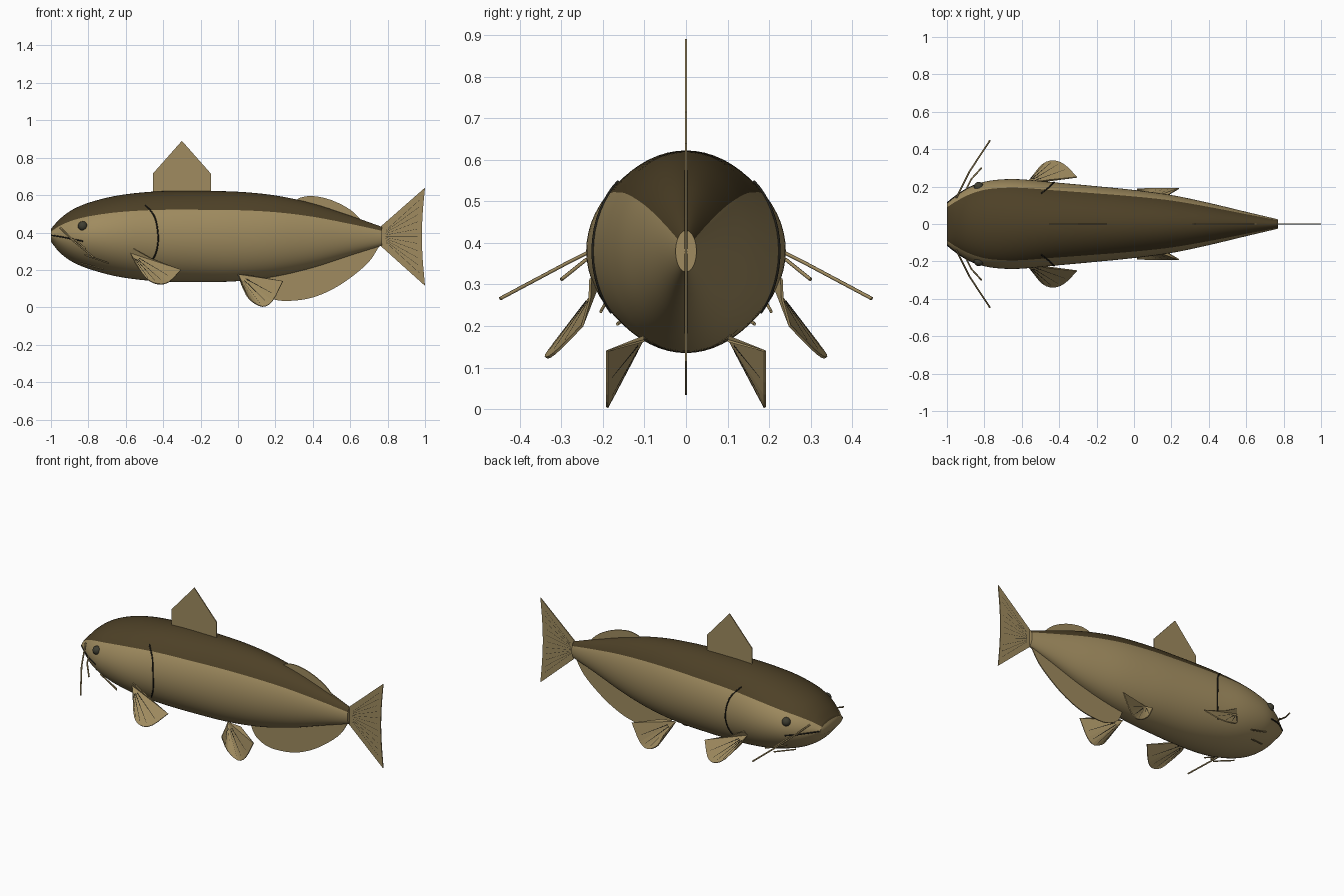
import bpy, bmesh, math
from mathutils import Vector

cube = bpy.data.objects.get("Cube")
if cube:
    bpy.data.objects.remove(cube, do_unlink=True)


def material(name, rgb):
    m = bpy.data.materials.new(name)
    m.use_nodes = True
    m.diffuse_color = (*rgb, 1)
    bsdf = next(n for n in m.node_tree.nodes if n.type == 'BSDF_PRINCIPLED')
    bsdf.inputs["Base Color"].default_value = (*rgb, 1)
    bsdf.inputs["Roughness"].default_value = 0.7
    return m


TAN = material("tan skin", (0.35, 0.26, 0.115))
BROWN = material("dark brown back", (0.075, 0.052, 0.02))
EYE = material("eye grey", (0.05, 0.048, 0.032))
BLACK = material("black lines", (0.015, 0.014, 0.01))


def smooth(points, steps):
    """Catmull-Rom resampling of tuples of any length."""
    pts = [Vector(p) for p in points]
    pts = [pts[0] * 2 - pts[1]] + pts + [pts[-1] * 2 - pts[-2]]
    out = []
    for a, b, c, d in zip(pts, pts[1:], pts[2:], pts[3:]):
        for i in range(steps):
            t = i / steps
            out.append(0.5 * (2 * b + (c - a) * t + (2 * a - 5 * b + 4 * c - d) * t ** 2
                              + (3 * b - a - 3 * c + d) * t ** 3))
    return out + [pts[-2]]


def add_object(name, bm, *mats):
    bmesh.ops.recalc_face_normals(bm, faces=bm.faces)
    mesh = bpy.data.meshes.new(name)
    bm.to_mesh(mesh)
    bm.free()
    ob = bpy.data.objects.new(name, mesh)
    bpy.context.collection.objects.link(ob)
    for m in mats:
        mesh.materials.append(m)
    return ob


def shade(ob):
    bpy.ops.object.select_all(action='DESELECT')
    ob.select_set(True)
    bpy.context.view_layer.objects.active = ob
    bpy.ops.object.shade_smooth_by_angle(angle=math.radians(50))


def tubes(name, paths, radius, mat):
    curve = bpy.data.curves.new(name, 'CURVE')
    curve.dimensions = '3D'
    curve.bevel_depth = radius
    curve.bevel_resolution = 1
    curve.use_fill_caps = True
    for path in paths:
        s = curve.splines.new('POLY')
        s.points.add(len(path) - 1)
        for p, co in zip(s.points, path):
            p.co = (*co, 1)
    curve.materials.append(mat)
    ob = bpy.data.objects.new(name, curve)
    bpy.context.collection.objects.link(ob)


# Body sections: x, top, bottom, half width
SECTIONS = smooth([
    (-1, 0.42, 0.35, 0.11), (-0.95, 0.475, 0.29, 0.15), (-0.88, 0.525, 0.24, 0.195),
    (-0.78, 0.565, 0.2, 0.23), (-0.63, 0.6, 0.162, 0.24), (-0.43, 0.62, 0.139, 0.223),
    (-0.2, 0.622, 0.135, 0.202), (0, 0.618, 0.14, 0.182), (0.2, 0.598, 0.165, 0.155),
    (0.4, 0.555, 0.212, 0.113), (0.6, 0.49, 0.277, 0.065), (0.77, 0.43, 0.33, 0.025)], 5)


def surface(x, degrees, side=1, lift=0.0):
    """Point on the skin at a given angle above the flank."""
    for p, q in zip(SECTIONS, SECTIONS[1:]):
        if x <= q[0]:
            break
    s = p.lerp(q, (x - p[0]) / (q[0] - p[0]))
    a = math.radians(degrees)
    return Vector((x, side * (s[3] + lift) * math.cos(a),
                   (s[1] + s[2]) / 2 + ((s[1] - s[2]) / 2 + lift) * math.sin(a)))


# Body with a dark back
SEGMENTS = 60
bm = bmesh.new()
rings = [[bm.verts.new(surface(s[0], i * 360 / SEGMENTS)) for i in range(SEGMENTS)]
         for s in SECTIONS]
for r, q in zip(rings, rings[1:]):
    for i in range(SEGMENTS):
        j = (i + 1) % SEGMENTS
        face = bm.faces.new((r[i], r[j], q[j], q[i]))
        face.material_index = int(36 < (i + 0.5) * 360 / SEGMENTS < 144)
bm.faces.new(rings[0])
bm.faces.new(rings[-1])
shade(add_object("body", bm, TAN, BROWN))


def fin(name, outline, rays):
    """Thin triangle fan from the first point, with dark rays."""
    bm = bmesh.new()
    vs = [bm.verts.new(p) for p in outline]
    for a, b in zip(vs[1:], vs[2:]):
        bm.faces.new((vs[0], a, b))
    ob = add_object(name, bm, TAN)
    mod = ob.modifiers.new("thickness", 'SOLIDIFY')
    mod.thickness = 0.006
    mod.offset = 0
    if rays:
        tubes(name + "_rays", rays, 0.0034, BLACK)


def upright(points):
    return [Vector((x, 0, z)) for x, z in points]


# Fins on the centre line
fin("dorsal_fin", upright([(-0.3, 0.59), (-0.455, 0.59), (-0.455, 0.715), (-0.3, 0.89),
                           (-0.145, 0.715), (-0.145, 0.59)]),
    [upright([(-0.3, 0.73), (-0.3, 0.775)])])

rim = smooth(upright([(0.3, 0.56), (0.33, 0.585), (0.4, 0.595), (0.5, 0.573),
                      (0.6, 0.522), (0.67, 0.455)]), 4)
fin("rear_back_fin", upright([(0.45, 0.5)]) + rim, [])

rim = smooth(upright([(0.08, 0.17), (0.12, 0.085), (0.2, 0.04), (0.3, 0.036), (0.4, 0.053),
                      (0.5, 0.094), (0.6, 0.157), (0.7, 0.243), (0.76, 0.335)]), 4)
fin("belly_fin", upright([(0.4, 0.26)]) + rim,
    [upright([(p[0], p[2] + 0.01), (p[0], p[2] + 0.06)]) for p in rim[10:28:3]])

rim = smooth(upright([(1, 0.64), (0.988, 0.51), (0.983, 0.38), (0.988, 0.25), (1, 0.115)]), 3)
root = upright([(0.755, 0.38)])
fin("tail_fin", root + upright([(0.755, 0.425)]) + rim + upright([(0.755, 0.335)]),
    [[root[0].lerp(p, 0.15), root[0].lerp(p, 0.9)] for p in rim[1:-1]])

# Paired parts
for side, label in ((1, "left"), (-1, "right")):
    def flip(points):
        return [Vector((x, y * side, z)) for x, y, z in points]

    # Pectoral fin
    root = flip([(-0.575, 0.215, 0.29)])
    rim = smooth(flip([(-0.55, 0.24, 0.24), (-0.49, 0.318, 0.155), (-0.43, 0.338, 0.125),
                       (-0.37, 0.315, 0.135), (-0.305, 0.25, 0.2)]), 3)
    edge = flip([(-0.47, 0.232, 0.265), (-0.56, 0.23, 0.315)])
    fin(label + "_pectoral_fin", root + rim + edge,
        [[root[0].lerp(p, 0.2), root[0].lerp(p, 0.9)] for p in rim[4:12:2]])

    # Pelvic fin
    root = flip([(0, 0.1, 0.175)])
    rim = smooth(flip([(0.02, 0.19, 0.12), (0.06, 0.19, 0.045), (0.13, 0.19, 0.004),
                       (0.185, 0.19, 0.035), (0.24, 0.19, 0.14)]), 3)
    fin(label + "_pelvic_fin", root + rim + flip([(0.09, 0.1, 0.165)]),
        [[root[0].lerp(p, 0.2), root[0].lerp(p, 0.9)] for p in rim[2:11:2]])

    # Eye
    bm = bmesh.new()
    bmesh.ops.create_uvsphere(bm, u_segments=20, v_segments=12, radius=0.026)
    bmesh.ops.translate(bm, verts=bm.verts, vec=surface(-0.83, 19, side, -0.006))
    shade(add_object(label + "_eye", bm, EYE))

    # Gill slit and mouth follow the skin
    gill = [surface(x, a, side, 0.001) for x, a in smooth(
        [(-0.495, 45), (-0.445, 25), (-0.427, 0), (-0.437, -20), (-0.47, -38)], 4)]
    mouth = [surface(x, a, side, 0.001) for x, a in smooth(
        [(-0.998, 0), (-0.95, -3), (-0.89, -7), (-0.83, -10)], 3)]
    tubes(label + "_gill_slit", [gill], 0.004, BLACK)
    tubes(label + "_mouth_line", [mouth], 0.004, BLACK)

    # Whiskers
    tubes(label + "_whiskers", [
        flip([(-0.95, 0.14, 0.425), (-0.88, 0.28, 0.355), (-0.77, 0.447, 0.266)]),
        flip([(-0.9, 0.18, 0.37), (-0.87, 0.24, 0.36), (-0.815, 0.3, 0.312)])], 0.0045, TAN)
    tubes(label + "_chin_whiskers", [
        flip([(-0.82, 0.18, 0.28), (-0.69, 0.205, 0.235)]),
        flip([(-0.84, 0.12, 0.235), (-0.72, 0.165, 0.205)])], 0.004, TAN)
